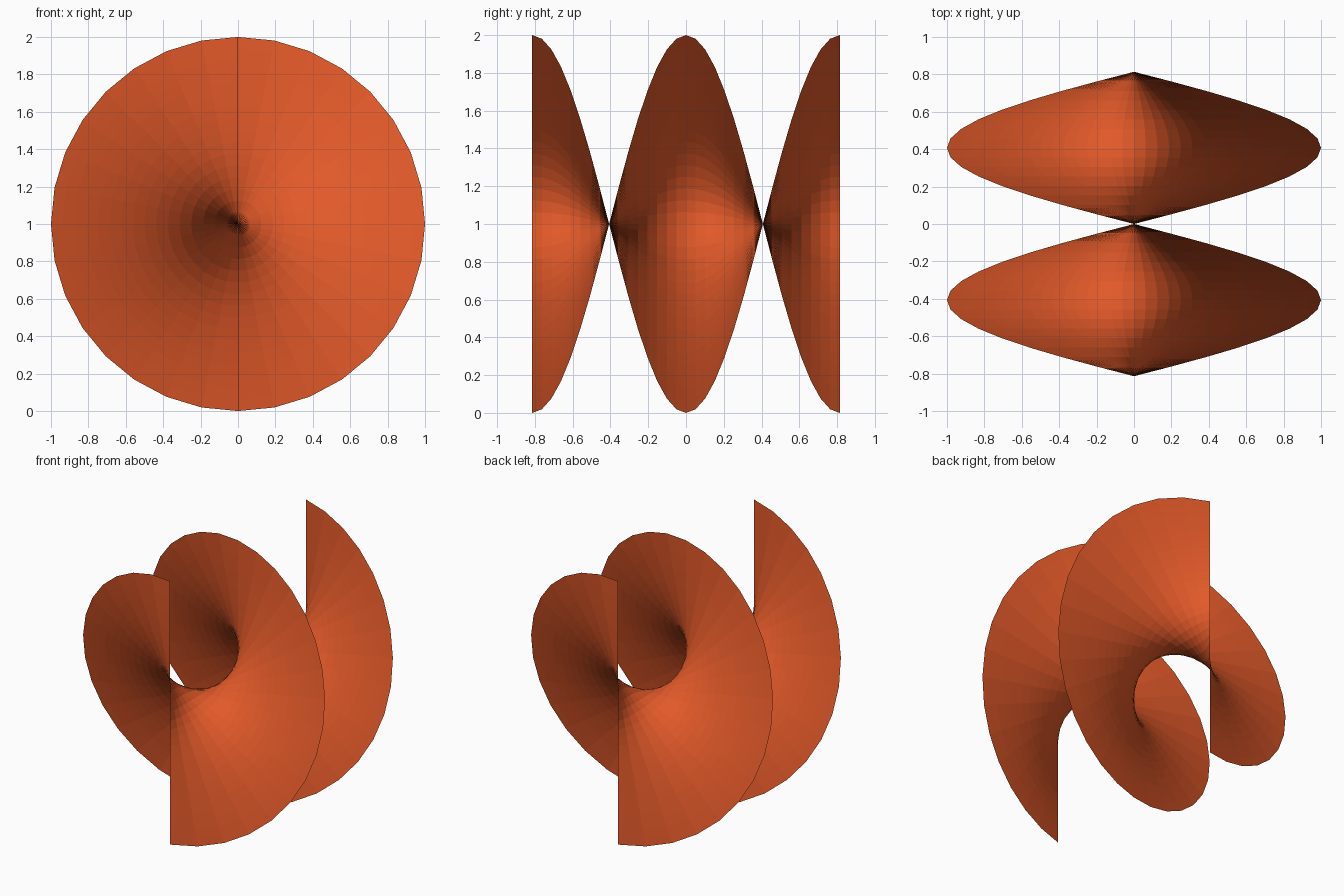
import bpy, bmesh
from math import sin, cos, pi

if "Cube" in bpy.data.objects:
    bpy.data.objects.remove(bpy.data.objects["Cube"])

HALF_LENGTH = 0.814   # half the length along the y axis
STEPS = 32            # facets along the turn and across the diameter

# Flat grid twisted one full turn about the y axis into a ribbon spiral
bm = bmesh.new()
bmesh.ops.create_grid(bm, x_segments=STEPS, y_segments=STEPS, size=1)
for v in bm.verts:
    r, t = v.co.x, pi * (v.co.y + 1)
    v.co = (r * sin(t), v.co.y * HALF_LENGTH, 1 - r * cos(t))

mesh = bpy.data.meshes.new("helicoid_surface")
bm.to_mesh(mesh)
bm.free()
helicoid = bpy.data.objects.new("helicoid_surface", mesh)
bpy.context.collection.objects.link(helicoid)

# Orange finish
orange = bpy.data.materials.new("orange")
orange.diffuse_color = (0.76, 0.1, 0.022, 1)
orange.use_nodes = True
orange.node_tree.nodes["Principled BSDF"].inputs["Base Color"].default_value = orange.diffuse_color
mesh.materials.append(orange)
